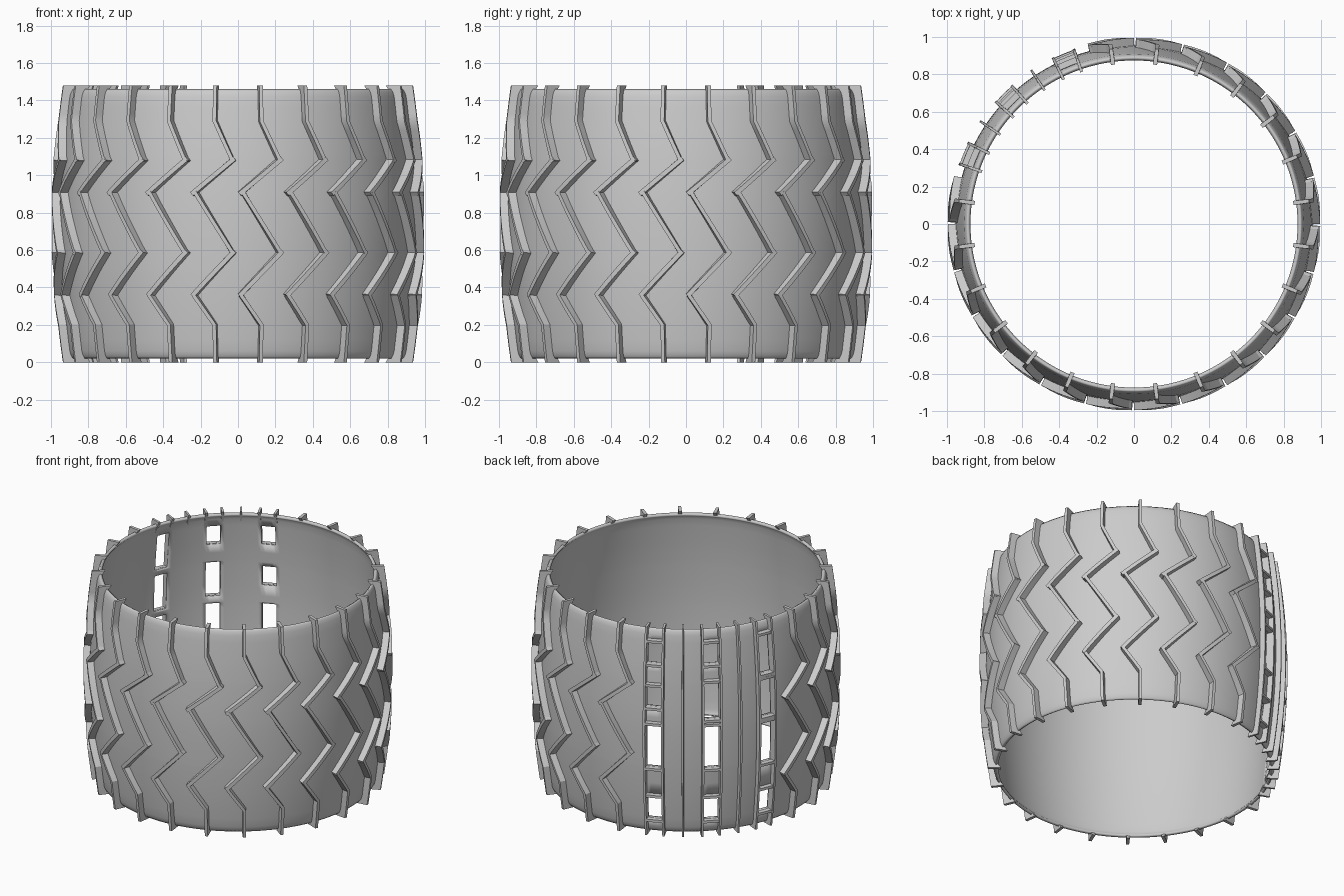
import bpy, bmesh, math

if "Cube" in bpy.data.objects:
    bpy.data.objects.remove(bpy.data.objects["Cube"])

H = 1.48


def outer_r(z):      # tread tip radius
    return 0.998 - 0.055 * ((z - H / 2) / (H / 2)) ** 2


def skin_r(z):       # outer radius of the barrel skin
    edge = min(z, H - z)
    lip = 0.012 * max(0, (0.06 - edge) / 0.04) ** 2
    return outer_r(z) - 0.043 - lip


def pos(r, deg, z):
    a = math.radians(deg)
    return (r * math.cos(a), r * math.sin(a), z)


def finish(bm, name, angle=30):
    bmesh.ops.recalc_face_normals(bm, faces=bm.faces)
    me = bpy.data.meshes.new(name)
    bm.to_mesh(me)
    bm.free()
    ob = bpy.data.objects.new(name, me)
    bpy.context.collection.objects.link(ob)
    bpy.ops.object.select_all(action='DESELECT')
    ob.select_set(True)
    bpy.context.view_layer.objects.active = ob
    bpy.ops.object.shade_smooth_by_angle(angle=math.radians(angle))
    return ob


def bar(bm, path, half, drop=0.0, steps=5):
    """Curved bar wrapped on the barrel; path is (degrees, z) points."""
    pts = []
    for (a0, z0), (a1, z1) in zip(path, path[1:]):
        pts += [(a0 + (a1 - a0) * i / steps, z0 + (z1 - z0) * i / steps) for i in range(steps)]
    pts.append(path[-1])
    k = math.radians(1) * 0.97
    rings = []
    for i, (a, z) in enumerate(pts):
        p, q = pts[max(i - 1, 0)], pts[min(i + 1, len(pts) - 1)]
        du, dz = (q[0] - p[0]) * k, q[1] - p[1]
        length = math.hypot(du, dz)
        nu, nz = -dz / length, du / length
        ring = []
        for top, s in ((0, -1.3), (0, 1.3), (1, 1), (1, -1)):
            r = outer_r(z) - drop if top else skin_r(z) - 0.014
            ring.append(bm.verts.new(pos(r, a + s * half * nu / k, z + s * half * nz)))
        rings.append(ring)
    for r0, r1 in zip(rings, rings[1:]):
        for j in range(4):
            bm.faces.new((r0[j], r0[(j + 1) % 4], r1[(j + 1) % 4], r1[j]))
    bm.faces.new(rings[0])
    bm.faces.new(rings[-1])


# Window columns: angle -> (low, high) openings
DOT, DASH = (0.12, 0.28), (0.50, 0.80)
windows = {
    112.5: [DOT, DASH, (0.93, 1.07), (1.23, 1.37)],
    135.0: [DOT, DASH, (0.85, 1.10), (1.23, 1.37)],
    157.5: [DOT, (0.48, 0.77), (0.81, 1.07), (1.11, 1.37)],
}

# Barrel skin with windows left open
STEP = 1.5
zs = {0.02, 0.03, 0.04, 0.06, 1.42, 1.44, 1.45, 1.46}
for spans in windows.values():
    for s in spans:
        zs.update(s)
zs.update(z for z in (0.2, 0.38, 0.65, 1.17))
zs = sorted(zs)
n = int(360 / STEP)
bm = bmesh.new()
grid = [[bm.verts.new(pos(skin_r(z), i * STEP, z)) for i in range(n)] for z in zs]
for j in range(len(zs) - 1):
    zm = (zs[j] + zs[j + 1]) / 2
    for i in range(n):
        am = (i + 0.5) * STEP
        if any(abs(am - c) < 3 and any(lo < zm < hi for lo, hi in spans)
               for c, spans in windows.items()):
            continue
        k = (i + 1) % n
        bm.faces.new((grid[j][i], grid[j][k], grid[j + 1][k], grid[j + 1][i]))
skin = finish(bm, "wheel_skin")
mod = skin.modifiers.new("thickness", 'SOLIDIFY')
mod.thickness = 0.02
mod.offset = -1

# Zigzag treads all round, except over the window columns
bm = bmesh.new()
for i in range(24):
    c = 7.5 + 15 * i
    if 105 < c < 165:
        continue
    for path, half in (
        ([(c, H), (c, 1.29), (c + 6, 1.07)], 0.010),
        ([(c + 6.4, 1.09), (c - 7, 0.90)], 0.012),
        ([(c - 6, 0.91), (c + 6, 0.58)], 0.010),
        ([(c + 6.4, 0.595), (c - 7, 0.355)], 0.012),
        ([(c - 6.6, 0.36), (c, 0.20), (c, 0)], 0.010),
    ):
        bar(bm, path, half)
finish(bm, "zigzag_treads")

# Frames around the windows: side rails and cross bars
bm = bmesh.new()
for c, spans in windows.items():
    for s in (-1, 1):
        bar(bm, [(c + 3.5 * s, 0.0), (c + 3.5 * s, H)], 0.007, 0.008, 14)
    for lo, hi in spans:
        for z in (lo - 0.011, hi + 0.011):
            bar(bm, [(c - 3.5, z), (c + 3.5, z)], 0.009, 0.012)
finish(bm, "window_frames")

# Straight ribs between window columns
bm = bmesh.new()
for c in (123.75, 146.25):
    bar(bm, [(c, 0), (c, H)], 0.006, 0.008, 14)
finish(bm, "straight_ribs")
